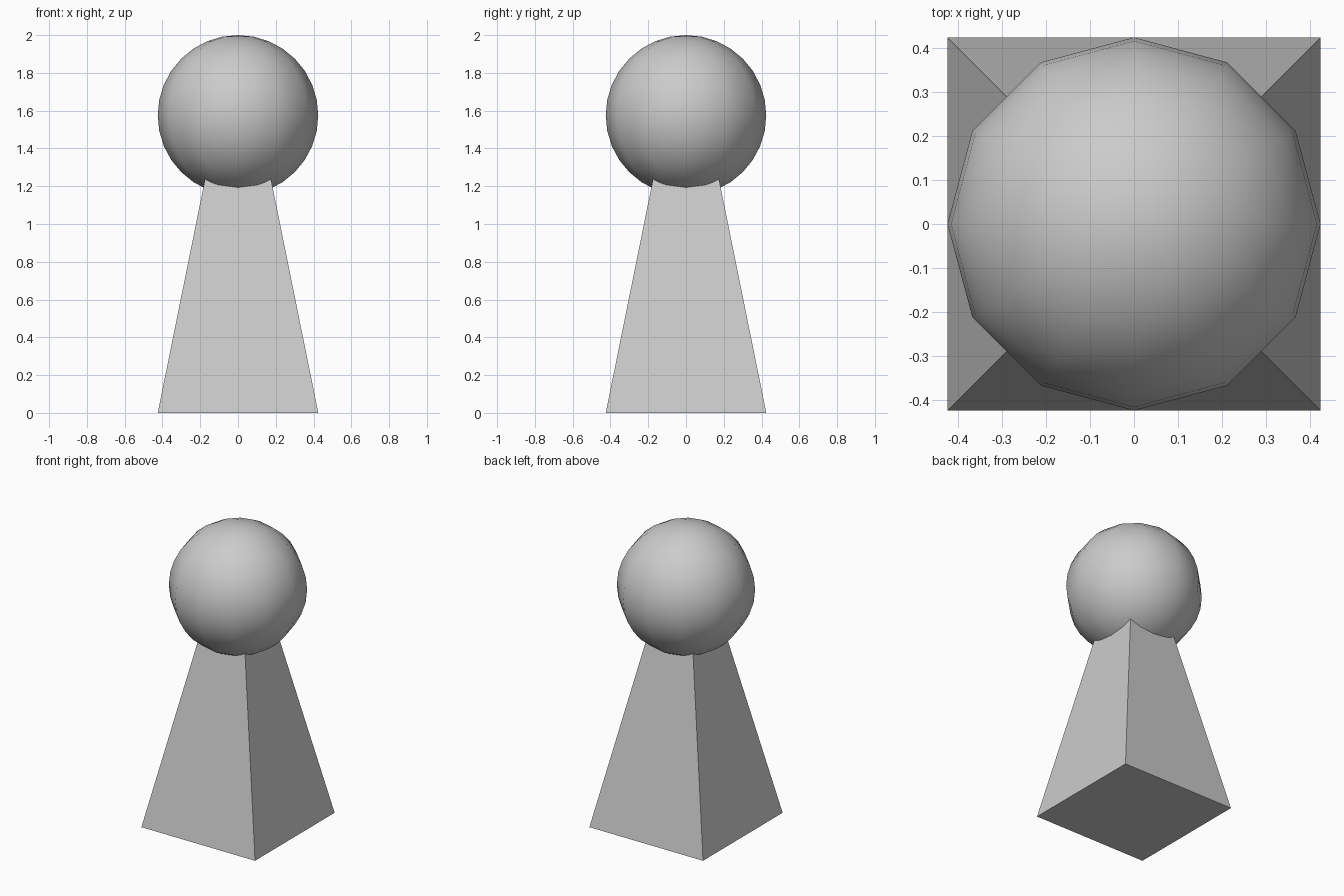
import bpy
import math

if "Cube" in bpy.data.objects:
    bpy.data.objects.remove(bpy.data.objects["Cube"])

HALF = 0.425      # half width of the base, also the ball radius
BALL_Z = 1.575    # ball centre height

# Tapered square body, running up into the ball
bpy.ops.mesh.primitive_cone_add(
    vertices=4, radius1=HALF * math.sqrt(2), radius2=HALF * 0.25 * math.sqrt(2),
    depth=BALL_Z, location=(0, 0, BALL_Z / 2), rotation=(0, 0, math.radians(45)))
body = bpy.context.object
body.name = "tapered_body"
bpy.ops.object.transform_apply(location=False, rotation=True, scale=False)

# Smooth-shaded ball with twelve sides
bpy.ops.mesh.primitive_uv_sphere_add(
    segments=12, ring_count=16, radius=HALF, location=(0, 0, BALL_Z))
ball = bpy.context.object
ball.name = "ball_head"
bpy.ops.object.shade_smooth()
